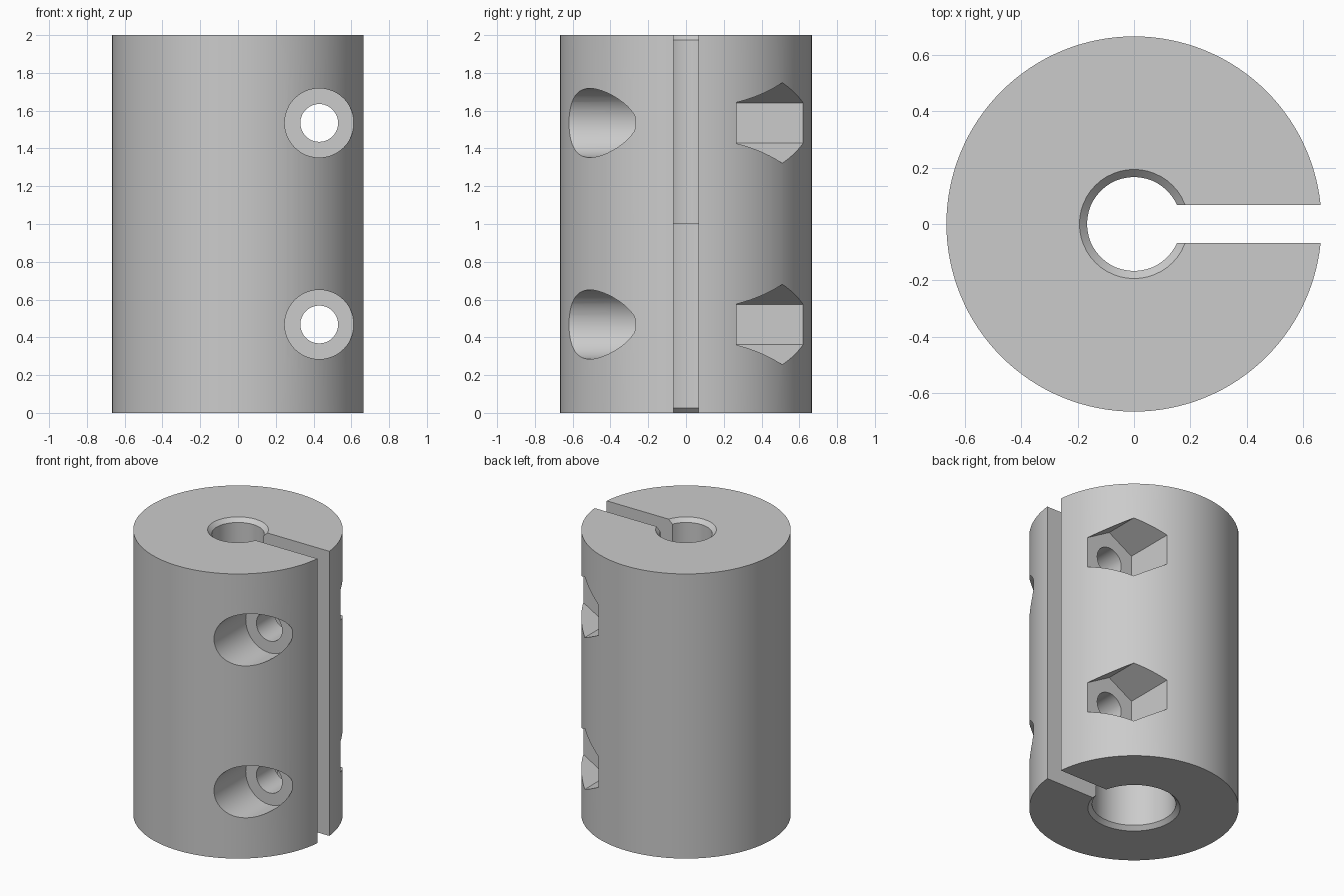
import bpy, bmesh, math
from mathutils import Matrix, Vector

cube = bpy.data.objects.get("Cube")
if cube:
    bpy.data.objects.remove(cube, do_unlink=True)

RADIUS, HEIGHT = 0.667, 2.0
SLOT_HALF = 0.067
CHAMFER = 0.027
SCREW_X, SEAT_Y = 0.43, 0.267
SCREW_HEIGHTS = (0.468, 1.535)

grey = bpy.data.materials.new("machined_grey")
grey.use_nodes = True
GREY = (0.6, 0.6, 0.6, 1)
grey.diffuse_color = GREY
grey.node_tree.nodes["Principled BSDF"].inputs["Base Color"].default_value = GREY


def finish(name, bm, matrix=Matrix()):
    bmesh.ops.remove_doubles(bm, verts=bm.verts, dist=1e-5)
    bmesh.ops.recalc_face_normals(bm, faces=bm.faces)
    bm.transform(matrix)
    mesh = bpy.data.meshes.new(name)
    bm.to_mesh(mesh)
    bm.free()
    mesh.materials.append(grey)
    obj = bpy.data.objects.new(name, mesh)
    bpy.context.collection.objects.link(obj)
    return obj


def lathe(name, profile, sides, matrix=Matrix(), turn=0.0):
    """Solid of revolution about z from (radius, height) pairs, with flat ends."""
    bm = bmesh.new()
    rings = [[bm.verts.new((r * math.cos(a), r * math.sin(a), z))
              for a in (turn + math.tau * i / sides for i in range(sides))]
             for r, z in profile]
    for low, high in zip(rings, rings[1:]):
        for i in range(sides):
            j = (i + 1) % sides
            bm.faces.new((low[i], low[j], high[j], high[i]))
    bm.faces.new(rings[0])
    bm.faces.new(rings[-1])
    return finish(name, bm, matrix)


def along_y(z):
    """Turn a lathe axis to +y at a screw position."""
    return Matrix.Translation((SCREW_X, 0, z)) @ Matrix.Rotation(-math.pi / 2, 4, 'X')


# Solid body
body = lathe("clamp_coupler_body", [(RADIUS, 0), (RADIUS, HEIGHT)], 128)

# Stepped shaft bore: wide below, narrow above, chamfered at both mouths
wide, narrow, extra = 0.267, 0.167, 0.1
bore = lathe("bore_cutter", [
    (wide + CHAMFER + extra, -extra), (wide, CHAMFER), (wide, HEIGHT / 2),
    (narrow, HEIGHT / 2), (narrow, HEIGHT - CHAMFER),
    (narrow + CHAMFER + extra, HEIGHT + extra)], 48)

# Clamping slot from the bore out to the right side
bm = bmesh.new()
bmesh.ops.create_cube(bm, size=1)
slot = finish("slot_cutter", bm, Matrix.Translation((0.55, 0, 1))
              @ Matrix.Diagonal((1, 2 * SLOT_HALF, 3, 1)))
cutters = [bore, slot]

# Counterbored screw holes and hexagonal nut pockets
for z in SCREW_HEIGHTS:
    cutters.append(lathe("screw_hole_cutter", [
        (0.183, -1), (0.183, -SEAT_Y), (0.1, -SEAT_Y), (0.1, 0.5)], 48, along_y(z)))
    cutters.append(lathe("nut_pocket_cutter", [(0.213, SEAT_Y), (0.213, 1)], 6,
                         along_y(z), math.pi / 2))

# Cut everything from the body
bpy.context.view_layer.objects.active = body
body.select_set(True)
for cutter in cutters:
    cutter.hide_render = True
    mod = body.modifiers.new(cutter.name, 'BOOLEAN')
    mod.operation, mod.solver, mod.object = 'DIFFERENCE', 'EXACT', cutter
    bpy.ops.object.modifier_apply(modifier=mod.name)
    bpy.data.objects.remove(cutter, do_unlink=True)

bpy.ops.object.shade_smooth_by_angle(angle=math.radians(25))
